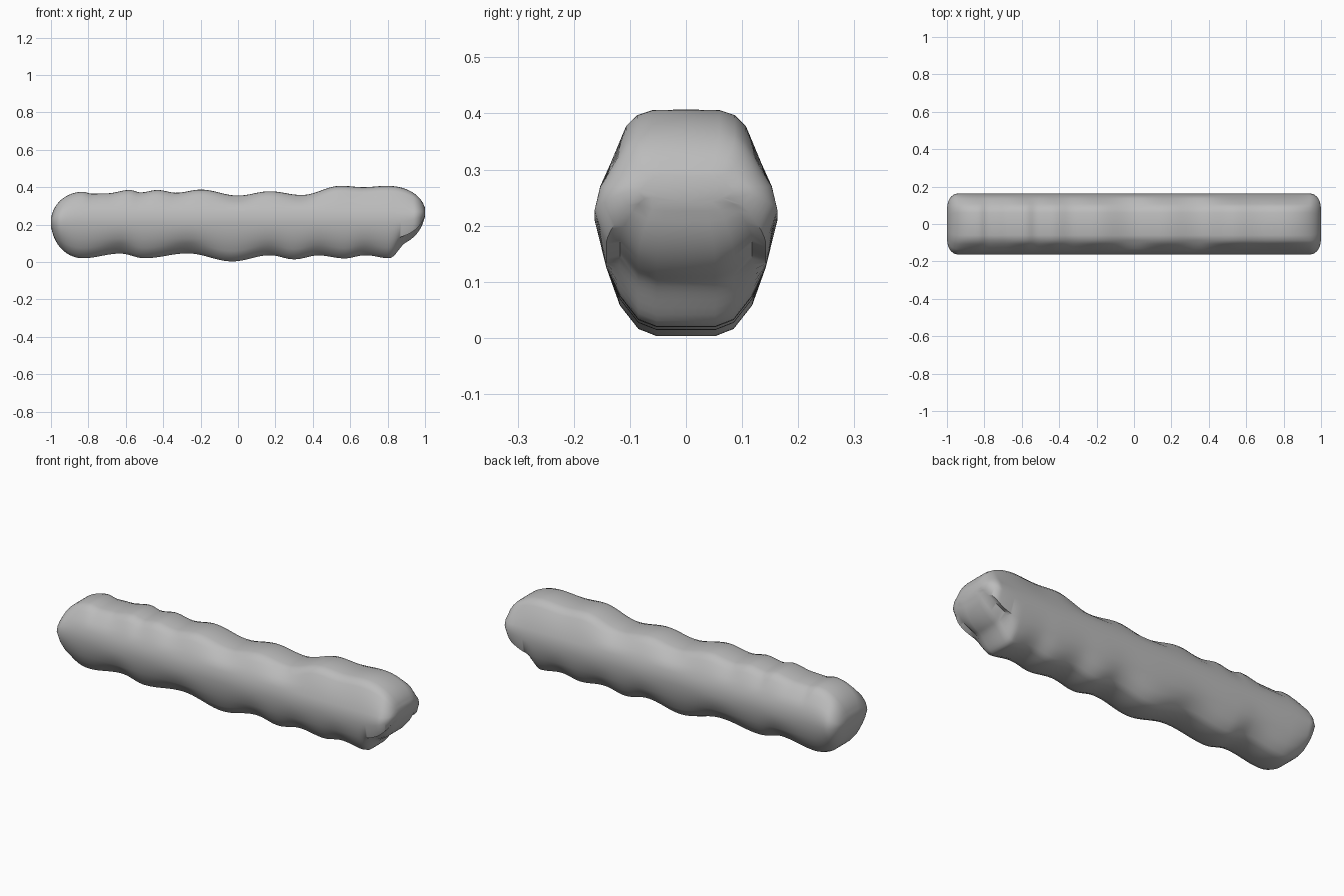
import bpy
import bmesh
import math

default_cube = bpy.data.objects.get("Cube")
if default_cube:
    bpy.data.objects.remove(default_cube, do_unlink=True)

# Crests and hollows of the ridge and the belly, as (x, z)
RIDGE = [(-1, .375), (-.83, .375), (-.78, .365), (-.7, .367), (-.58, .385),
         (-.52, .372), (-.43, .385), (-.33, .37), (-.2, .387), (0, .355),
         (.17, .378), (.34, .358), (.55, .407), (.67, .4), (.8, .407), (1, .407)]
BELLY = [(-1, .02), (-.83, .02), (-.63, .045), (-.5, .02), (-.27, .046),
         (-.03, .003), (.17, .036), (.3, .014), (.43, .035), (.57, .019),
         (.68, .036), (.81, .02), (.9, .08), (1, .08)]
MIDDLE = .21
STATIONS = 150


def wave(points, x):
    """Ease smoothly from one crest or hollow to the next."""
    for (x0, z0), (x1, z1) in zip(points, points[1:]):
        if x <= x1:
            blend = .5 - .5 * math.cos(math.pi * (x - x0) / (x1 - x0))
            return z0 + (z1 - z0) * blend
    return points[-1][1]


def round_off(distance, radius):
    """Quarter-round factor, growing from the tip to one at the radius."""
    inward = min(distance / radius, 1)
    return math.sqrt(1 - (1 - inward) ** 2)


def half_section(top, bottom):
    """Half of the cross-section, from the ridge down to the belly."""
    return [(0, top), (.06, top - .001), (.087, top - .01), (.107, top - .03),
            (.135, MIDDLE + .1), (.153, MIDDLE + .06), (.163, MIDDLE),
            (.142, MIDDLE - .085), (.118, bottom + .055),
            (.085, bottom + .013), (.052, bottom), (0, bottom)]


def ring_at(x):
    """Closed cross-section at x, squashed towards the tip near both ends."""
    radius, tip = (.17, .215) if x < 0 else (.2, .27)
    distance = 1 - abs(x)
    tall = max(round_off(distance, radius), .15)
    wide = .52 + .48 * round_off(distance, .06)
    half = half_section(wave(RIDGE, x), wave(BELLY, x))
    loop = half + [(-y, z) for y, z in reversed(half[1:-1])]
    return [(x, y * wide, tip + (z - tip) * tall) for y, z in loop]


# Loft the body, with the stations crowded together at the rounded ends
bm = bmesh.new()
rings = []
for i in range(STATIONS + 1):
    s = 2 * i / STATIONS - 1
    x = .6 * math.sin(s * math.pi / 2) + .4 * s
    rings.append([bm.verts.new(co) for co in ring_at(x)])

for near, far in zip(rings, rings[1:]):
    count = len(near)
    for k in range(count):
        n = (k + 1) % count
        bm.faces.new((near[k], near[n], far[n], far[k]))
bm.faces.new(rings[0])
bm.faces.new(rings[-1])
bmesh.ops.recalc_face_normals(bm, faces=bm.faces)

mesh = bpy.data.meshes.new("lumpy_bar")
bm.to_mesh(mesh)
bm.free()
bar = bpy.data.objects.new("lumpy_bar", mesh)
bpy.context.collection.objects.link(bar)

# Plain grey finish
grey = bpy.data.materials.new("plain_grey")
grey.use_nodes = True
colour = (.5, .5, .5, 1)
grey.diffuse_color = colour
grey.node_tree.nodes["Principled BSDF"].inputs["Base Color"].default_value = colour
mesh.materials.append(grey)

# Smooth shading
bpy.ops.object.select_all(action='DESELECT')
bar.select_set(True)
bpy.context.view_layer.objects.active = bar
bpy.ops.object.shade_smooth_by_angle(angle=math.radians(50))
